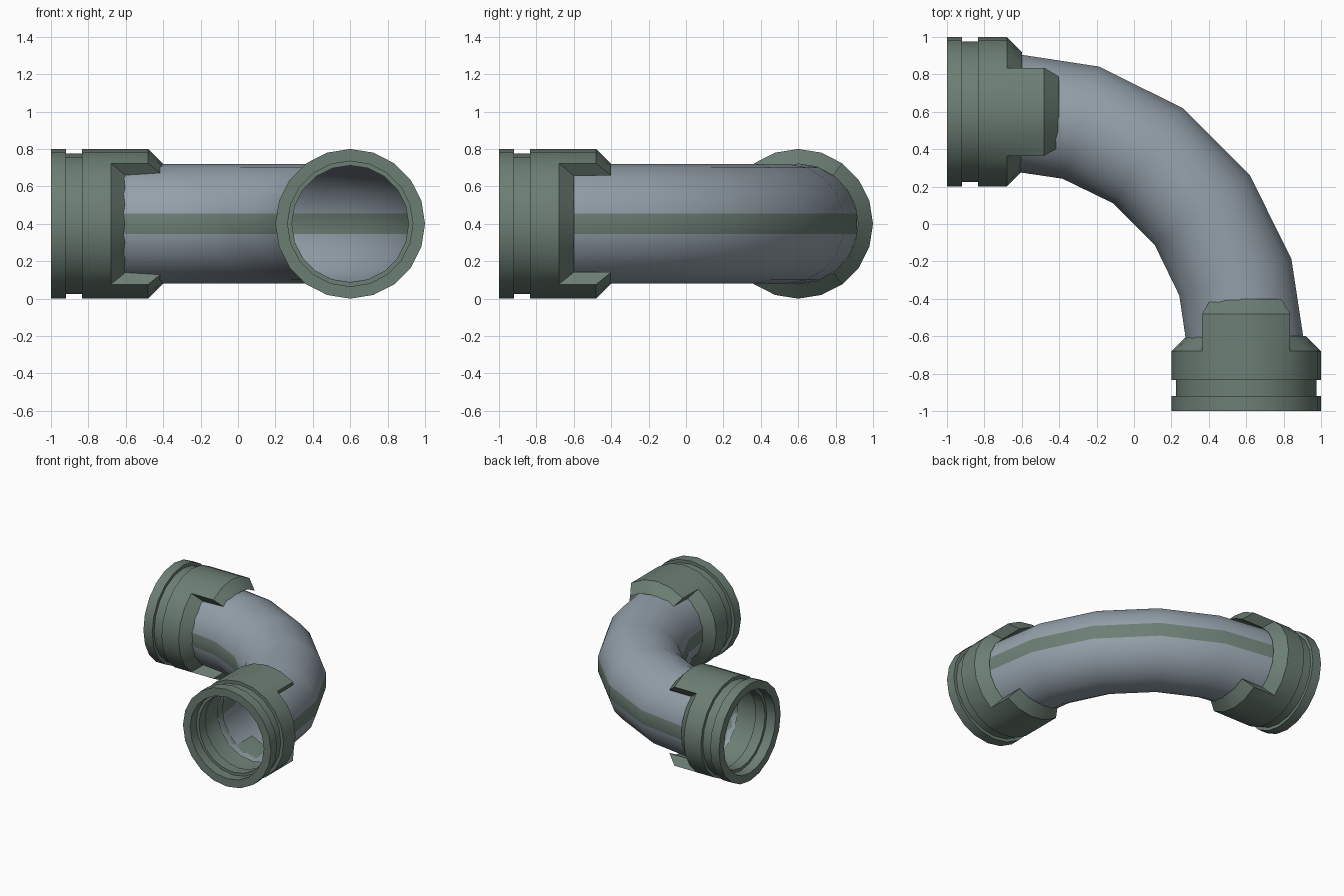
import bpy, bmesh, math
from mathutils import Vector

if "Cube" in bpy.data.objects:
    bpy.data.objects.remove(bpy.data.objects["Cube"])


def material(name, rgb):
    m = bpy.data.materials.new(name)
    m.diffuse_color = (*rgb, 1)
    m.use_nodes = True
    m.node_tree.nodes["Principled BSDF"].inputs["Base Color"].default_value = m.diffuse_color
    return m


GREY = material("blue grey", (0.295, 0.352, 0.402))
GREEN = material("dark green grey", (0.150, 0.210, 0.175))


def finish(bm, name, mats):
    bmesh.ops.remove_doubles(bm, verts=bm.verts, dist=0.0005)
    bmesh.ops.recalc_face_normals(bm, faces=bm.faces)
    me = bpy.data.meshes.new(name)
    bm.to_mesh(me)
    bm.free()
    for m in mats:
        me.materials.append(m)
    ob = bpy.data.objects.new(name, me)
    bpy.context.collection.objects.link(ob)
    bpy.context.view_layer.objects.active = ob
    ob.select_set(True)
    bpy.ops.object.shade_smooth_by_angle(angle=math.radians(32))
    ob.select_set(False)
    return ob


# Collar cross-section (radius, position along axis), closed loop
BASE = [(0.32, -0.60), (0.335, -0.68), (0.335, -0.835), (0.312, -0.835),
        (0.312, -0.92), (0.335, -0.92), (0.335, -1.0), (0.40, -1.0),
        (0.40, -0.92), (0.375, -0.92), (0.375, -0.835), (0.40, -0.835),
        (0.40, -0.68)]
TAB = [(0.40, -0.48), (0.32, -0.40)]      # extra points where a tab sticks out
SIDES = 20


def collar(name, swap):
    bm = bmesh.new()

    def vert(p, i):
        a = 2 * math.pi * i / SIDES
        x, y, z = 0.6 + p[0] * math.sin(a), p[1], 0.4 + p[0] * math.cos(a)
        return bm.verts.new((y, x, z) if swap else (x, y, z))

    for i in range(SIDES):
        tab = i % 10 in (0, 1, 8, 9)      # top and bottom tabs
        prof = BASE + TAB if tab else BASE
        for p, q in zip(prof, prof[1:] + prof[:1]):
            bm.faces.new((vert(p, i), vert(q, i), vert(q, i + 1), vert(p, i + 1)))
    # Side walls of the tabs
    for i in (2, 8, 12, 18):
        bm.faces.new([vert(p, i) for p in (BASE[0], BASE[-1], *TAB)])
    return finish(bm, name, [GREEN])


collar("front_collar", False)
collar("left_collar", True)

# Bent pipe: five segments of 18 degrees, with a stripe along both flanks
half = [(-0.67, 0.60), (-0.285, 0.542), (0.075, 0.365)]
path = half + [(y, x) for x, y in reversed(half)]
N, R = 18, 0.32
bm = bmesh.new()
rings = []
for k, (x, y) in enumerate(path):
    t = math.radians(18 * k)
    out = Vector((math.sin(t), math.cos(t), 0))
    ring = []
    for j in range(N):
        a = 2 * math.pi * (j - 0.5) / N
        ring.append(bm.verts.new(Vector((x, y, 0.4)) + out * R * math.cos(a)
                                 + Vector((0, 0, R * math.sin(a)))))
    rings.append(ring)
for r0, r1 in zip(rings, rings[1:]):
    for j in range(N):
        f = bm.faces.new((r0[j], r0[(j + 1) % N], r1[(j + 1) % N], r1[j]))
        f.material_index = 1 if j in (0, N // 2) else 0
finish(bm, "bent_pipe", [GREY, GREEN])
